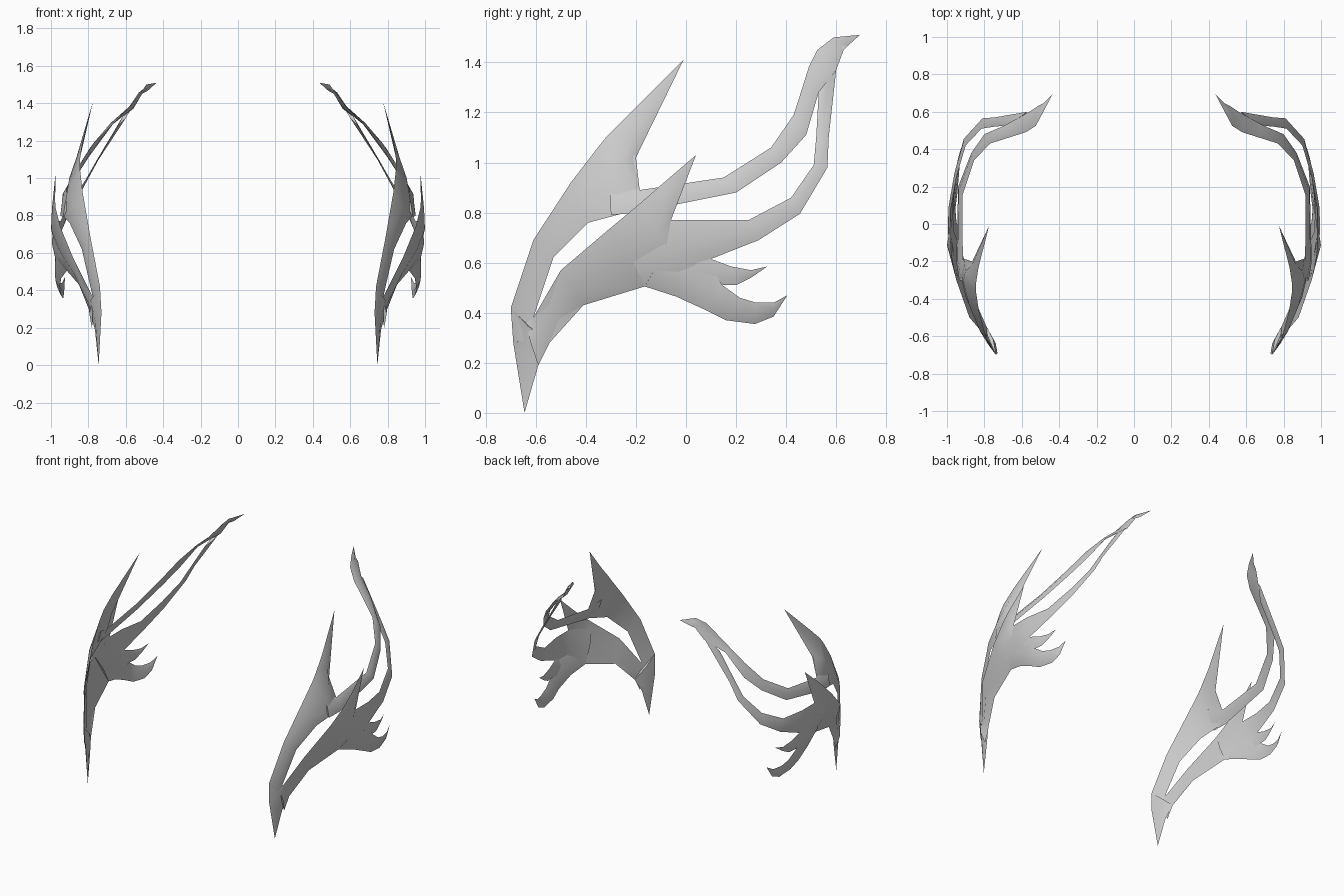
import bpy, bmesh
from mathutils import Vector


def ribbon(name, rows, out=0.12, inn=0.06):
    """Sharp-edged blade: each row is edge A xyz + edge B xyz (3 values = pointed tip)."""
    pairs = [(Vector(r[:3]), Vector(r[-3:])) for r in rows]
    mids = [(a + b) / 2 for a, b in pairs]
    bm = bmesh.new()
    rings = []
    for i, (a, b) in enumerate(pairs):
        if (a - b).length < 1e-6:
            rings.append([bm.verts.new(a)] * 4)
            continue
        tangent = mids[min(i + 1, len(mids) - 1)] - mids[max(i - 1, 0)]
        n = (b - a).cross(tangent).normalized()
        if n.dot(Vector((mids[i].x, mids[i].y * 0.5, 0))) < 0:
            n = -n
        w = min((b - a).length, 0.25)
        points = (a, mids[i] + n * w * out, b, mids[i] - n * w * inn)
        rings.append([bm.verts.new(p) for p in points])
    for r, s in zip(rings, rings[1:]):
        for k in range(4):
            loop = (r[k], r[(k + 1) % 4], s[(k + 1) % 4], s[k])
            bm.faces.new(list(dict.fromkeys(loop)))
    for ring in (rings[0], rings[-1]):
        if len(set(ring)) == 4:
            bm.faces.new(ring)
    bmesh.ops.recalc_face_normals(bm, faces=bm.faces)
    me = bpy.data.meshes.new(name)
    bm.to_mesh(me)
    bm.free()
    ob = bpy.data.objects.new(name, me)
    bpy.context.collection.objects.link(ob)
    ob.modifiers.new("mirror", 'MIRROR').use_mirror_merge = False
    bpy.ops.object.select_all(action='DESELECT')
    ob.select_set(True)
    bpy.context.view_layer.objects.active = ob
    bpy.ops.object.shade_smooth_by_angle(angle=0.8)


# Pointed stem at the front
ribbon("stem", [
    (.745, -.645, 0),
    (.73, -.69, .28, .765, -.59, .19),
    (.738, -.70, .42, .79, -.545, .28)])

# Upper blade rising to the tall spike
ribbon("upper_blade", [
    (.735, -.69, .28, .78, -.60, .30),
    (.738, -.70, .42, .78, -.61, .38),
    (.79, -.61, .69, .835, -.53, .62),
    (.83, -.46, .92, .90, -.39, .76),
    (.845, -.36, 1.05, .935, -.24, .80),
    (.845, -.32, 1.10, .91, -.185, .89),
    (.832, -.235, 1.185, .865, -.20, 1.02),
    (.775, -.01, 1.41)], .10, .0)

# Upper strand sweeping back and up to the rear tip
ribbon("upper_strand", [
    (.88, -.30, .93, .935, -.30, .79),
    (.915, -.185, .89, .95, -.20, .80),
    (.918, .15, .94, .94, .20, .88),
    (.855, .34, 1.06, .87, .38, 1.0),
    (.77, .43, 1.19, .80, .48, 1.11),
    (.66, .465, 1.30, .685, .53, 1.28),
    (.58, .49, 1.38, .56, .60, 1.37),
    (.525, .525, 1.45, .515, .63, 1.45),
    (.49, .59, 1.50, .485, .645, 1.465),
    (.435, .695, 1.51)])

# Lower blade with the short spike
ribbon("lower_blade", [
    (.775, -.64, .36, .78, -.59, .19),
    (.785, -.61, .38, .79, -.545, .28),
    (.88, -.50, .57, .85, -.41, .43),
    (.95, -.30, .74, .915, -.165, .505),
    (.975, -.18, .84, .975, -.04, .62),
    (.98, -.10, .91, .98, -.06, .77),
    (.975, .04, 1.03)], .10, .0)

# Lower strand joining the upper one near the top
ribbon("lower_strand", [
    (.945, -.28, .72, .915, -.165, .505),
    (.98, -.06, .77, .97, -.02, .54),
    (.98, .08, .77, .975, .10, .615),
    (.95, .25, .77, .955, .29, .69),
    (.90, .42, .86, .91, .455, .795),
    (.815, .51, .99, .81, .565, .98),
    (.75, .52, 1.10, .745, .57, 1.10),
    (.64, .53, 1.28, .57, .60, 1.37)], .09, .05)

# Hooked lower fin and small fin above it
ribbon("hooked_fin", [
    (.97, -.10, .62, .915, -.165, .505),
    (.975, .08, .61, .945, -.04, .465),
    (.975, .145, .51, .955, .08, .41),
    (.965, .215, .46, .945, .16, .37),
    (.955, .28, .44, .935, .275, .355),
    (.94, .35, .44, .93, .35, .385),
    (.925, .405, .47)], .10, .05)
ribbon("small_fin", [
    (.975, .03, .63, .96, .06, .50),
    (.975, .10, .615, .965, .145, .51),
    (.965, .18, .585, .96, .20, .51),
    (.955, .26, .57, .95, .26, .54),
    (.94, .325, .585)], .08, .05)
